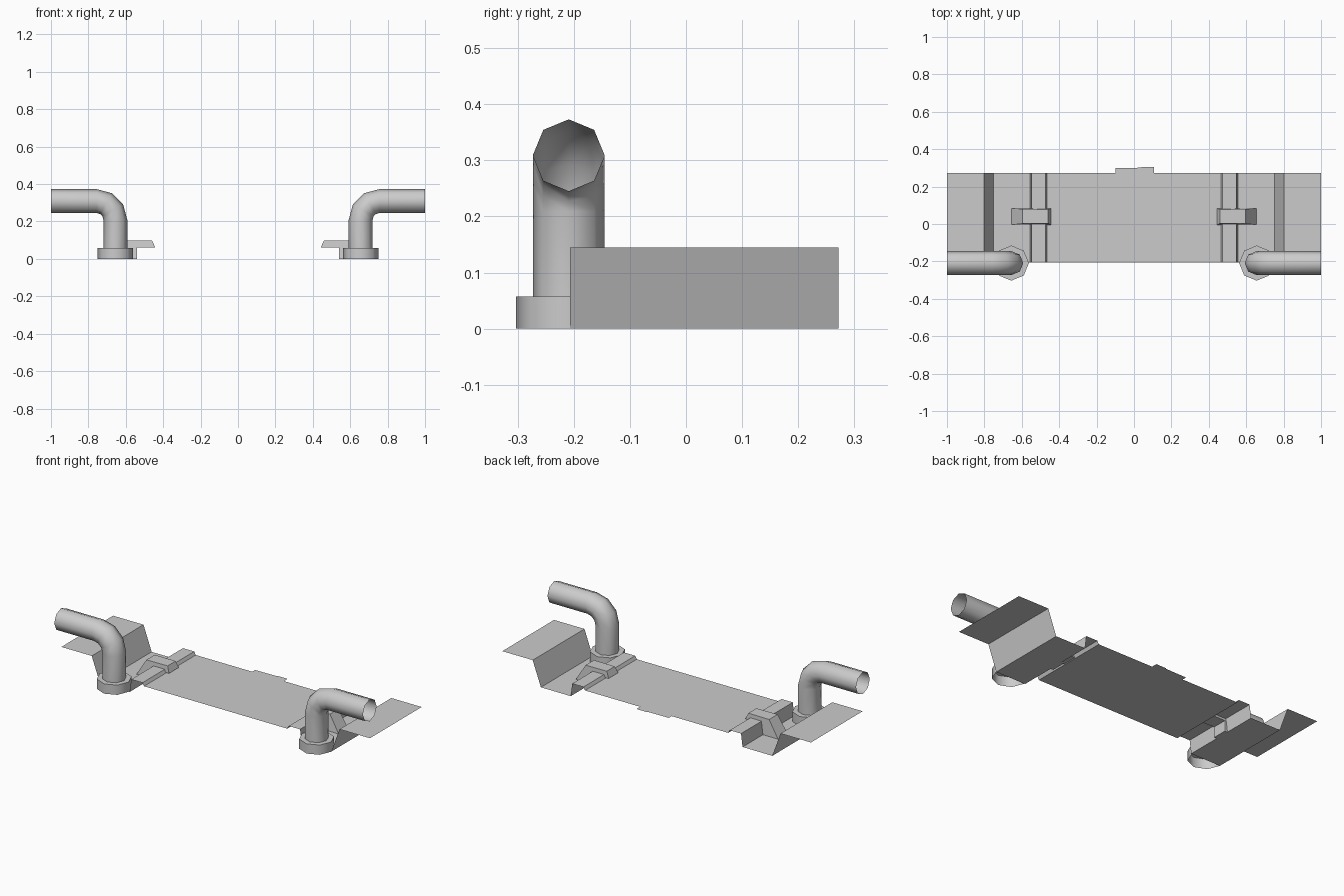
import bpy, bmesh
from math import cos, sin, pi, radians

if "Cube" in bpy.data.objects:
    bpy.data.objects.remove(bpy.data.objects["Cube"])


def make_object(name, verts, faces, mirror=False, smooth=False):
    me = bpy.data.meshes.new(name)
    me.from_pydata(verts, [], faces)
    bm = bmesh.new()
    bm.from_mesh(me)
    bmesh.ops.recalc_face_normals(bm, faces=bm.faces)
    bm.to_mesh(me)
    bm.free()
    ob = bpy.data.objects.new(name, me)
    bpy.context.collection.objects.link(ob)
    bpy.ops.object.select_all(action='DESELECT')
    ob.select_set(True)
    bpy.context.view_layer.objects.active = ob
    if smooth:
        bpy.ops.object.shade_smooth_by_angle(angle=radians(60))
    if mirror:
        ob.modifiers.new("Mirror", 'MIRROR').use_mirror_merge = False
    return ob


def loft(rings, closed=True):
    """Join rings of points with quads."""
    n = len(rings[0])
    verts = [p for r in rings for p in r]
    span = n if closed else n - 1
    faces = [(i * n + j, i * n + (j + 1) % n, (i + 1) * n + (j + 1) % n, (i + 1) * n + j)
             for i in range(len(rings) - 1) for j in range(span)]
    return verts, faces


SIDES = 8
PX, PY, PR = 0.656, -0.209, 0.064     # pipe axis and radius
FRONT, BACK = -0.207, 0.272           # sheet depth
DECK = 0.058                          # height of the middle panel

# Folded sheet: raised wings, low floor, kerbs and middle deck
half = [(1.0, 0.145), (0.803, 0.145), (0.75, 0.0), (0.557, 0.0),
        (0.547, 0.076), (0.474, 0.076), (0.464, DECK)]
profile = [(-x, z) for x, z in half] + half[::-1]
make_object("folded_sheet",
            *loft([[(x, y, z) for x, z in profile] for y in (FRONT, BACK)], closed=False))

# Small tab on the back edge
tab = [(-0.098, BACK), (0.107, BACK), (0.107, 0.306), (0.045, 0.306), (0.035, 0.301), (-0.098, 0.299)]
make_object("back_tab", [(x, y, DECK) for x, y in tab], [tuple(range(len(tab)))])

# Clamps over the kerbs: (x, z, front y, back y)
clamp = [(0.443, 0.062, -0.006, 0.084), (0.459, 0.098, 0.004, 0.078),
         (0.595, 0.098, 0.002, 0.080), (0.655, 0.0, -0.004, 0.084),
         (0.54, 0.0, -0.003, 0.083), (0.54, 0.062, -0.003, 0.083)]
v, f = loft([[(x, y0, z) for x, z, y0, y1 in clamp], [(x, y1, z) for x, z, y0, y1 in clamp]])
f += [tuple(range(6)), tuple(range(6, 12))]
make_object("kerb_clamp", v, f, mirror=True)

# Elbow pipes, open at the outer end
BEND = 0.10
BZ = 0.309 - BEND
path = [(PX, 0.057, 0.0)]
path += [(PX + BEND - BEND * cos(a), BZ + BEND * sin(a), a) for a in (i * pi / 6 for i in range(4))]
path += [(1.0, 0.309, pi / 2)]
angles = [2 * pi * k / SIDES for k in range(SIDES)]
rings = [[(x - PR * cos(t) * cos(a), PY + PR * sin(t), z + PR * cos(t) * sin(a))
          for t in angles] for x, z, a in path]
make_object("elbow_pipe", *loft(rings), mirror=True, smooth=True)

# Pipe collars, open underneath
rings = [[(PX + r * cos(t), PY + r * sin(t), z) for t in angles]
         for r, z in ((0.094, 0.0), (0.094, 0.057), (PR, 0.057))]
make_object("pipe_collar", *loft(rings), mirror=True, smooth=True)
